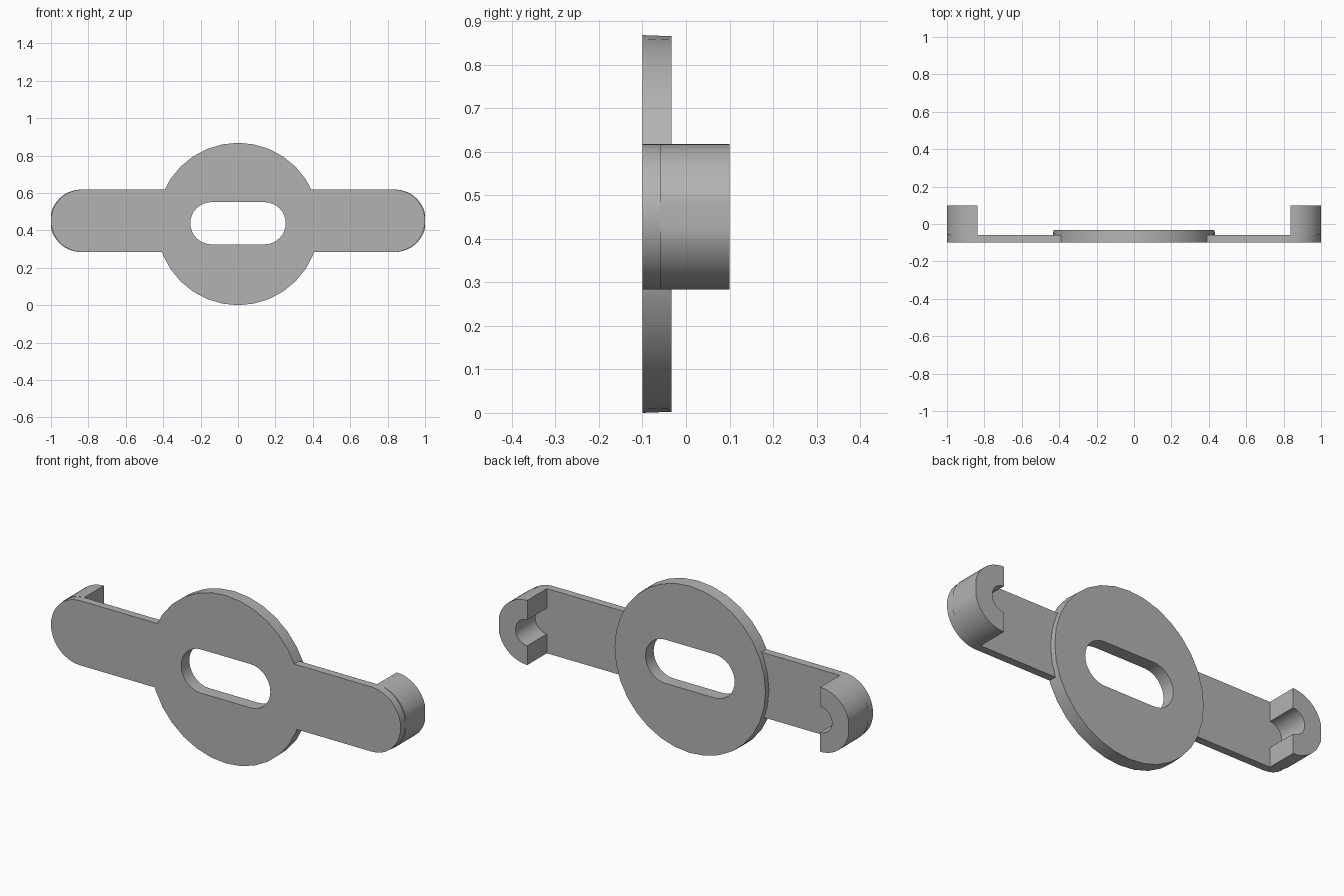
import bpy
import bmesh
from math import sin, cos, pi, radians

cube = bpy.data.objects.get("Cube")
if cube:
    bpy.data.objects.remove(cube, do_unlink=True)

FRONT, BACK = -0.1, 0.1
ARM_BACK, DISC_BACK = -0.06, -0.033
ARM_Z, ARM_R, ARM_X = 0.451, 0.167, 0.833
BOSS_X = 0.838
DISC_Z, DISC_R = 0.434, 0.434

grey = bpy.data.materials.new("plain grey")
grey.diffuse_color = (0.45, 0.45, 0.45, 1)
grey.use_nodes = True
grey.node_tree.nodes["Principled BSDF"].inputs["Base Color"].default_value = grey.diffuse_color


def arc(cx, cz, r, start, end, steps):
    """Points along an arc in the x-z plane, angles in degrees."""
    angles = [radians(start + (end - start) * i / steps) for i in range(steps + 1)]
    return [(cx + r * cos(a), cz + r * sin(a)) for a in angles]


def prism(name, outline, y0, y1, taper=1.0):
    """Extrude an x-z outline from y0 to y1, optionally narrowing at the back."""
    bm = bmesh.new()
    mid = sum(z for x, z in outline) / len(outline)
    near = [bm.verts.new((x, y0, z)) for x, z in outline]
    far = [bm.verts.new((x * taper, y1, mid + (z - mid) * taper)) for x, z in outline]
    bm.faces.new(near)
    bm.faces.new(far[::-1])
    for i in range(len(near)):
        j = (i + 1) % len(near)
        bm.faces.new((near[i], far[i], far[j], near[j]))
    bmesh.ops.recalc_face_normals(bm, faces=bm.faces)
    mesh = bpy.data.meshes.new(name)
    bm.to_mesh(mesh)
    bm.free()
    mesh.materials.append(grey)
    obj = bpy.data.objects.new(name, mesh)
    bpy.context.collection.objects.link(obj)
    return obj


def combine(target, other, operation):
    """Apply an exact boolean and discard the second solid."""
    mod = target.modifiers.new("cut", "BOOLEAN")
    mod.operation, mod.object, mod.solver = operation, other, "EXACT"
    bpy.context.view_layer.objects.active = target
    bpy.ops.object.modifier_apply(modifier=mod.name)
    bpy.data.objects.remove(other, do_unlink=True)


# Long flat arm with rounded ends
arm_outline = (arc(ARM_X, ARM_Z, ARM_R, -90, 90, 24)
               + arc(-ARM_X, ARM_Z, ARM_R, 90, 270, 24))
bracket = prism("mounting_bracket", arm_outline, FRONT, ARM_BACK)

# Thicker central disc
disc = prism("disc", arc(0, DISC_Z, DISC_R, 0, 360, 32)[:-1], FRONT, DISC_BACK, 0.994)
combine(bracket, disc, "UNION")

# Oblong slot through the centre
slot = prism("slot_cutter", arc(0.142, 0.438, 0.113, -90, 90, 16)
             + arc(-0.142, 0.438, 0.113, 90, 270, 16), -0.3, 0.3)
combine(bracket, slot, "DIFFERENCE")

# Half-round end bosses with a half-round groove, closed at the front
for side, label in ((1, "left"), (-1, "right")):
    outer = arc(BOSS_X, ARM_Z, ARM_R, -90, 90, 24)
    outer = [(min(x, 1.0), z) for x, z in outer]
    groove = arc(BOSS_X, ARM_Z, 0.067, 90, -90, 16)
    outline = [(side * x, z) for x, z in outer + groove]
    boss = prism(label + "_end_boss", outline, ARM_BACK, BACK)
    boss.select_set(False)
    bpy.context.view_layer.objects.active = boss
    boss.select_set(True)
    bpy.ops.object.shade_smooth_by_angle(angle=radians(30))
    boss.select_set(False)

bracket.select_set(True)
bpy.context.view_layer.objects.active = bracket
bpy.ops.object.shade_smooth_by_angle(angle=radians(30))
